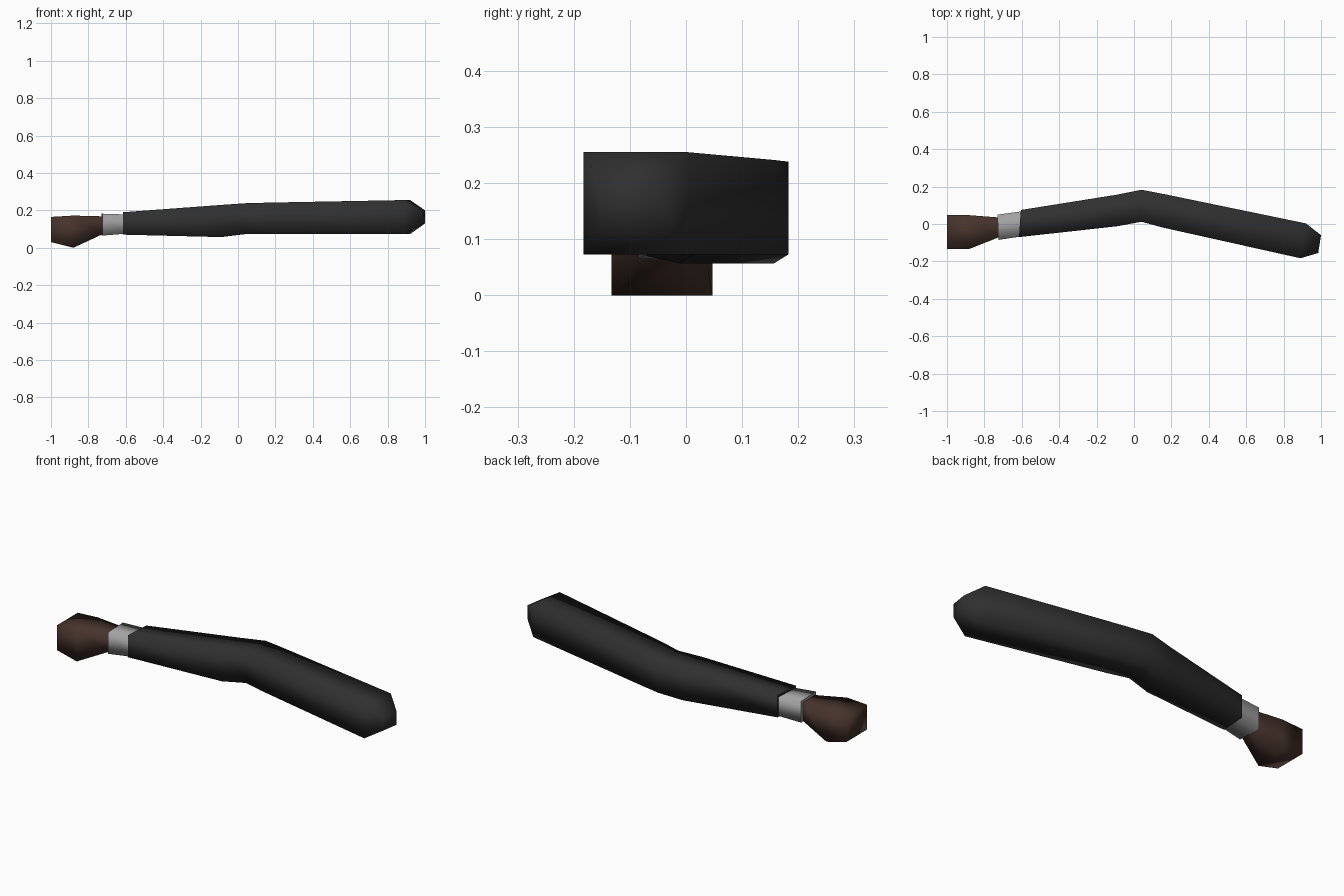
import bpy, bmesh

if "Cube" in bpy.data.objects:
    bpy.data.objects.remove(bpy.data.objects["Cube"])


def material(name, rgb):
    m = bpy.data.materials.new(name)
    m.diffuse_color = (*rgb, 1)
    m.use_nodes = True
    m.node_tree.nodes["Principled BSDF"].inputs["Base Color"].default_value = m.diffuse_color
    return m


def box_tube(name, rings, mat, crisp_start=False, crisp_end=False):
    """Four-sided loft; each ring is (front x, front y, back x, back y, bottom z, top z)."""
    bm = bmesh.new()
    loops = []
    for fx, fy, bx, by, z0, z1 in rings:
        corners = ((fx, fy, z0), (bx, by, z0), (bx, by, z1), (fx, fy, z1))
        loops.append([bm.verts.new(c) for c in corners])
    for a, b in zip(loops, loops[1:]):
        for i in range(4):
            j = (i + 1) % 4
            bm.faces.new((a[i], a[j], b[j], b[i]))
    start = bm.faces.new(loops[0][::-1])
    end = bm.faces.new(loops[-1])
    bmesh.ops.recalc_face_normals(bm, faces=bm.faces[:])
    for f in bm.faces:
        f.smooth = True
    for cap, crisp in ((start, crisp_start), (end, crisp_end)):
        for e in cap.edges:
            e.smooth = not crisp
    mesh = bpy.data.meshes.new(name)
    bm.to_mesh(mesh)
    bm.free()
    mesh.materials.append(mat)
    obj = bpy.data.objects.new(name, mesh)
    bpy.context.collection.objects.link(obj)
    return obj


black = material("black cloth", (0.029, 0.029, 0.029))
grey = material("light grey cloth", (0.36, 0.36, 0.36))
brown = material("dark brown skin", (0.062, 0.033, 0.025))

# Sleeve: wrist, bent elbow, tapered shoulder
box_tube("sleeve", [
    (-0.615, -0.07, -0.605, 0.075, 0.07, 0.19),
    (-0.09, -0.012, -0.09, 0.157, 0.057, 0.229),
    (0.04, 0.012, 0.04, 0.183, 0.073, 0.238),
    (0.15, -0.018, 0.17, 0.158, 0.073, 0.241),
    (0.89, -0.183, 0.92, 0.003, 0.073, 0.255),
    (0.985, -0.155, 1.0, -0.06, 0.13, 0.2),
], black, crisp_start=True)

# Shirt cuff tucked into the sleeve
box_tube("cuff", [
    (-0.725, -0.085, -0.73, 0.05, 0.065, 0.182),
    (-0.60, -0.066, -0.605, 0.067, 0.075, 0.178),
], grey, crisp_start=True, crisp_end=True)

# Fist
box_tube("hand", [
    (-1.0, -0.133, -1.0, 0.047, 0.03, 0.165),
    (-0.88, -0.133, -0.88, 0.047, 0.0, 0.172),
    (-0.725, -0.072, -0.725, 0.035, 0.072, 0.168),
], brown, crisp_end=True)
